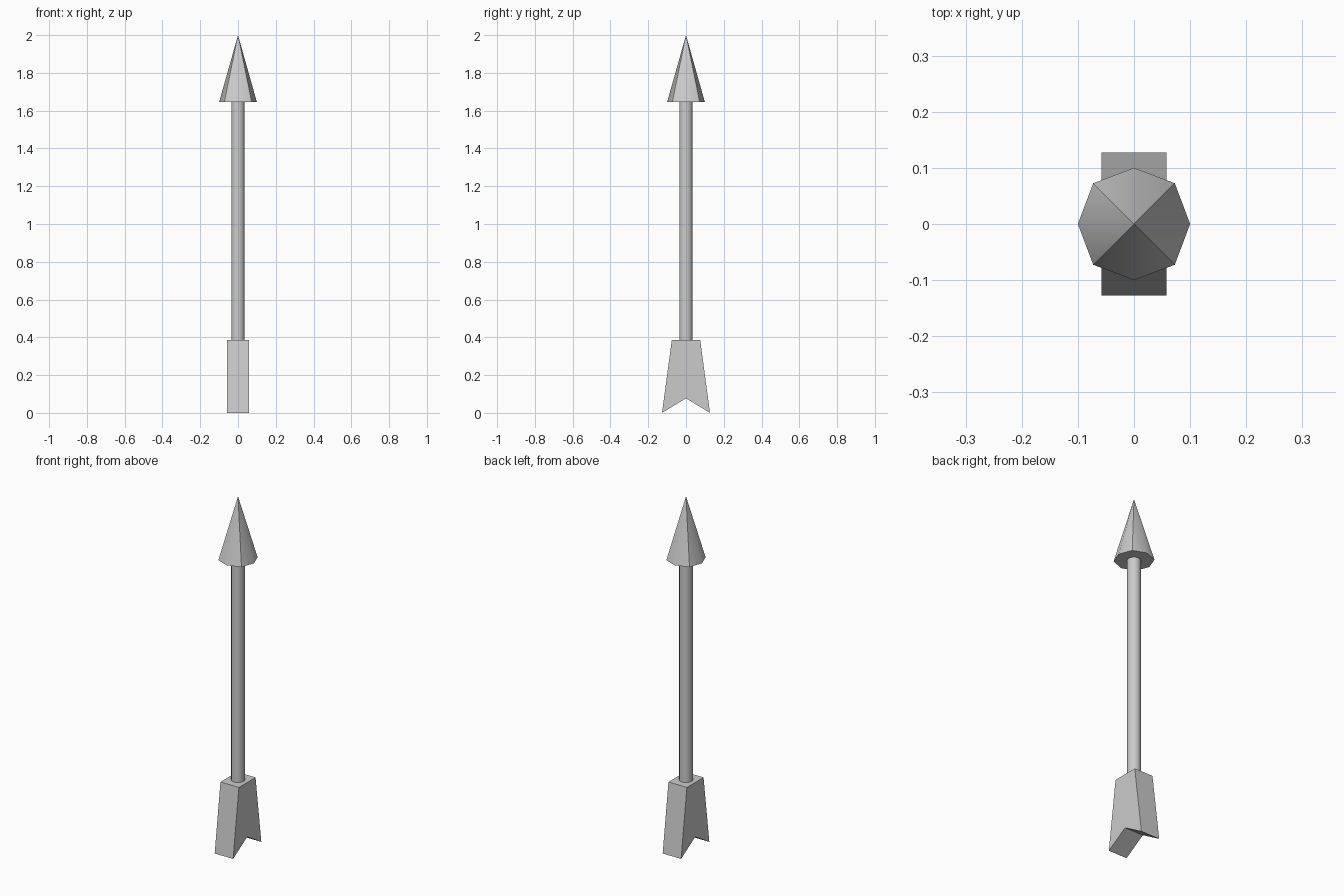
import bpy, bmesh, math

if "Cube" in bpy.data.objects:
    bpy.data.objects.remove(bpy.data.objects["Cube"])


def make_object(name, bm, smooth_angle=None):
    bmesh.ops.recalc_face_normals(bm, faces=bm.faces[:])
    mesh = bpy.data.meshes.new(name)
    bm.to_mesh(mesh)
    bm.free()
    obj = bpy.data.objects.new(name, mesh)
    bpy.context.collection.objects.link(obj)
    if smooth_angle:
        bpy.ops.object.select_all(action='DESELECT')
        obj.select_set(True)
        bpy.context.view_layer.objects.active = obj
        bpy.ops.object.shade_smooth_by_angle(angle=math.radians(smooth_angle))
    return obj


# Arrow head: eight-sided cone, diagonal corners slightly further out
HEAD_BASE, TIP = 1.645, 2.0
bm = bmesh.new()
ring = []
for i in range(8):
    a = i * math.pi / 4
    r = 0.1 if i % 2 == 0 else 0.1028
    ring.append(bm.verts.new((r * math.cos(a), r * math.sin(a), HEAD_BASE)))
apex = bm.verts.new((0, 0, TIP))
bm.faces.new(ring)
for i in range(8):
    bm.faces.new((ring[i], ring[(i + 1) % 8], apex))
make_object("arrow_head", bm, 43)

# Shaft: slim round rod
FLETCH_TOP = 0.387
bm = bmesh.new()
bmesh.ops.create_cone(bm, cap_ends=True, segments=24, radius1=0.035,
                      radius2=0.035, depth=HEAD_BASE - FLETCH_TOP)
bmesh.ops.translate(bm, verts=bm.verts[:],
                    vec=(0, 0, (HEAD_BASE + FLETCH_TOP) / 2))
make_object("shaft", bm, 40)

# Fletching: flared, notched profile extruded along x
profile = [(-0.127, 0), (0, 0.077), (0.127, 0),
           (0.075, FLETCH_TOP), (-0.075, FLETCH_TOP)]
bm = bmesh.new()
face = bm.faces.new([bm.verts.new((-0.058, y, z)) for y, z in profile])
extruded = bmesh.ops.extrude_face_region(bm, geom=[face], use_keep_orig=True)
bmesh.ops.translate(bm, vec=(0.116, 0, 0),
                    verts=[g for g in extruded["geom"]
                           if isinstance(g, bmesh.types.BMVert)])
make_object("fletching", bm)
